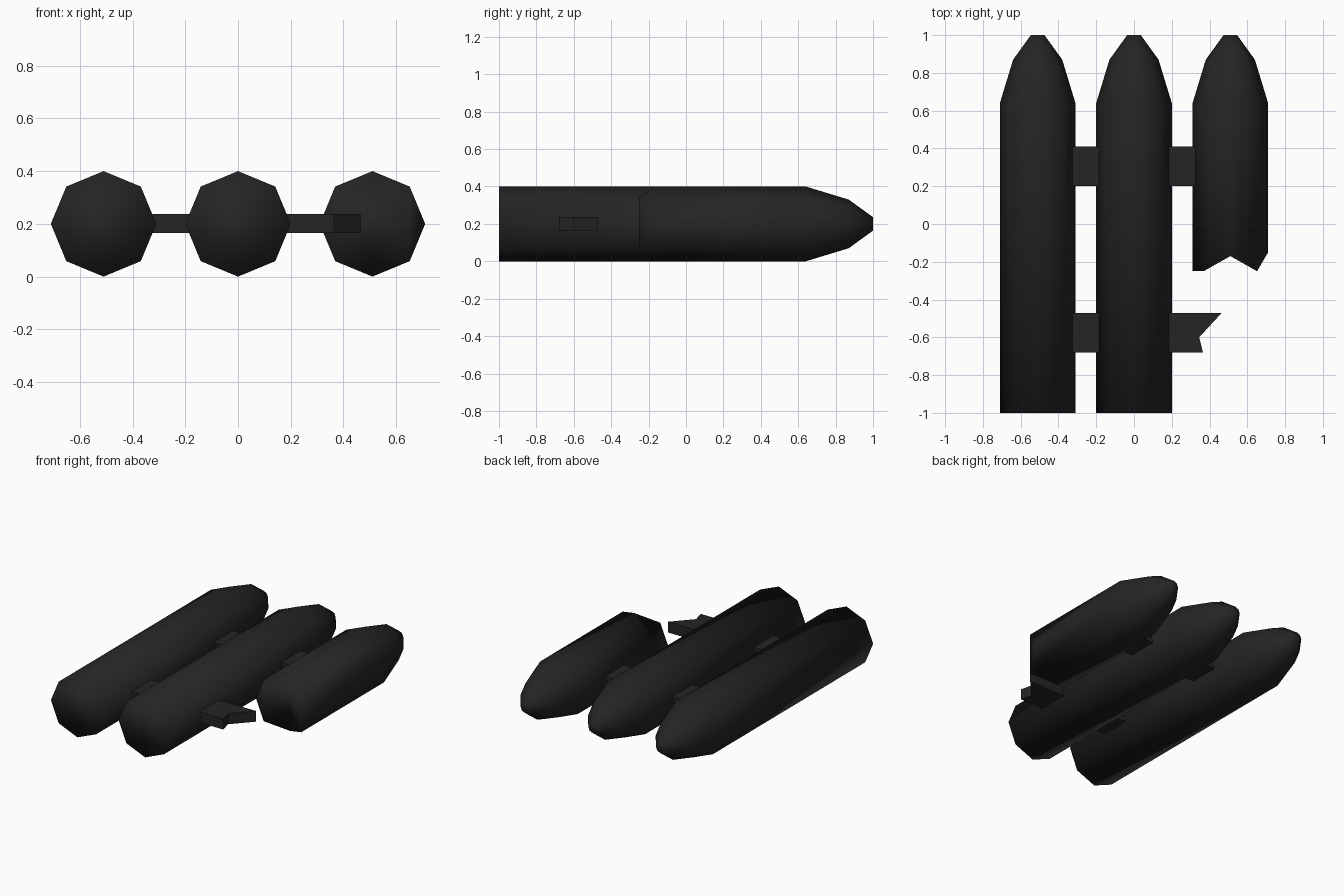
import bpy, bmesh, math

if "Cube" in bpy.data.objects:
    bpy.data.objects.remove(bpy.data.objects["Cube"])

mat = bpy.data.materials.new("matte_black")
mat.diffuse_color = (0.018, 0.018, 0.018, 1)
mat.use_nodes = True
mat.node_tree.nodes["Principled BSDF"].inputs["Base Color"].default_value = mat.diffuse_color

CZ = 0.2        # height of the tube axes
SPACING = 0.51  # distance between tubes
SIDES = 8


def finish(name, bm, smooth):
    bmesh.ops.recalc_face_normals(bm, faces=bm.faces)
    for f in bm.faces:
        f.smooth = smooth
    me = bpy.data.meshes.new(name)
    bm.to_mesh(me)
    bm.free()
    me.materials.append(mat)
    ob = bpy.data.objects.new(name, me)
    bpy.context.collection.objects.link(ob)


def tube(name, cx, rear):
    """Octagonal tube with a tapered nose; rear gives y for each rear vertex."""
    bm = bmesh.new()
    rings = []
    for r, ys in ((0.2, rear), (0.2, [0.64] * SIDES),
                  (0.13, [0.87] * SIDES), (0.036, [1.0] * SIDES)):
        ring = []
        for i in range(SIDES):
            a = 2 * math.pi * i / SIDES
            ring.append(bm.verts.new((cx + r * math.cos(a), ys[i],
                                      CZ + r * math.sin(a))))
        rings.append(ring)
    for a, b in zip(rings, rings[1:]):
        for i in range(SIDES):
            j = (i + 1) % SIDES
            bm.faces.new((a[i], a[j], b[j], b[i]))
    caps = [bm.faces.new(rings[0]), bm.faces.new(rings[-1])]
    bmesh.ops.triangulate(bm, faces=caps)
    finish(name, bm, True)


def strut(name, outline):
    """Flat connecting bar extruded from its plan outline."""
    bm = bmesh.new()
    face = bm.faces.new([bm.verts.new((x, y, 0.165)) for x, y in outline])
    ext = bmesh.ops.extrude_face_region(bm, geom=[face])["geom"]
    bmesh.ops.translate(bm, vec=(0, 0, 0.073),
                        verts=[v for v in ext if isinstance(v, bmesh.types.BMVert)])
    finish(name, bm, False)


# Two whole tubes and one snapped tube with a jagged rear
tube("left_tube", -SPACING, [-1] * SIDES)
tube("middle_tube", 0, [-1] * SIDES)
tube("broken_tube", SPACING,
     [-0.15, -0.25, -0.17, -0.25, -0.25, -0.25, -0.17, -0.25])

# Whole struts between tubes
for name, x, y in (("left_nose_strut", -0.255, 0.305),
                   ("left_rear_strut", -0.255, -0.575),
                   ("right_nose_strut", 0.255, 0.305)):
    w, d = 0.08, 0.105
    strut(name, [(x - w, y - d), (x + w, y - d), (x + w, y + d), (x - w, y + d)])

# Snapped strut with a jagged tip
strut("broken_strut", [(0.175, -0.68), (0.365, -0.68), (0.345, -0.6),
                       (0.465, -0.47), (0.175, -0.47)])
